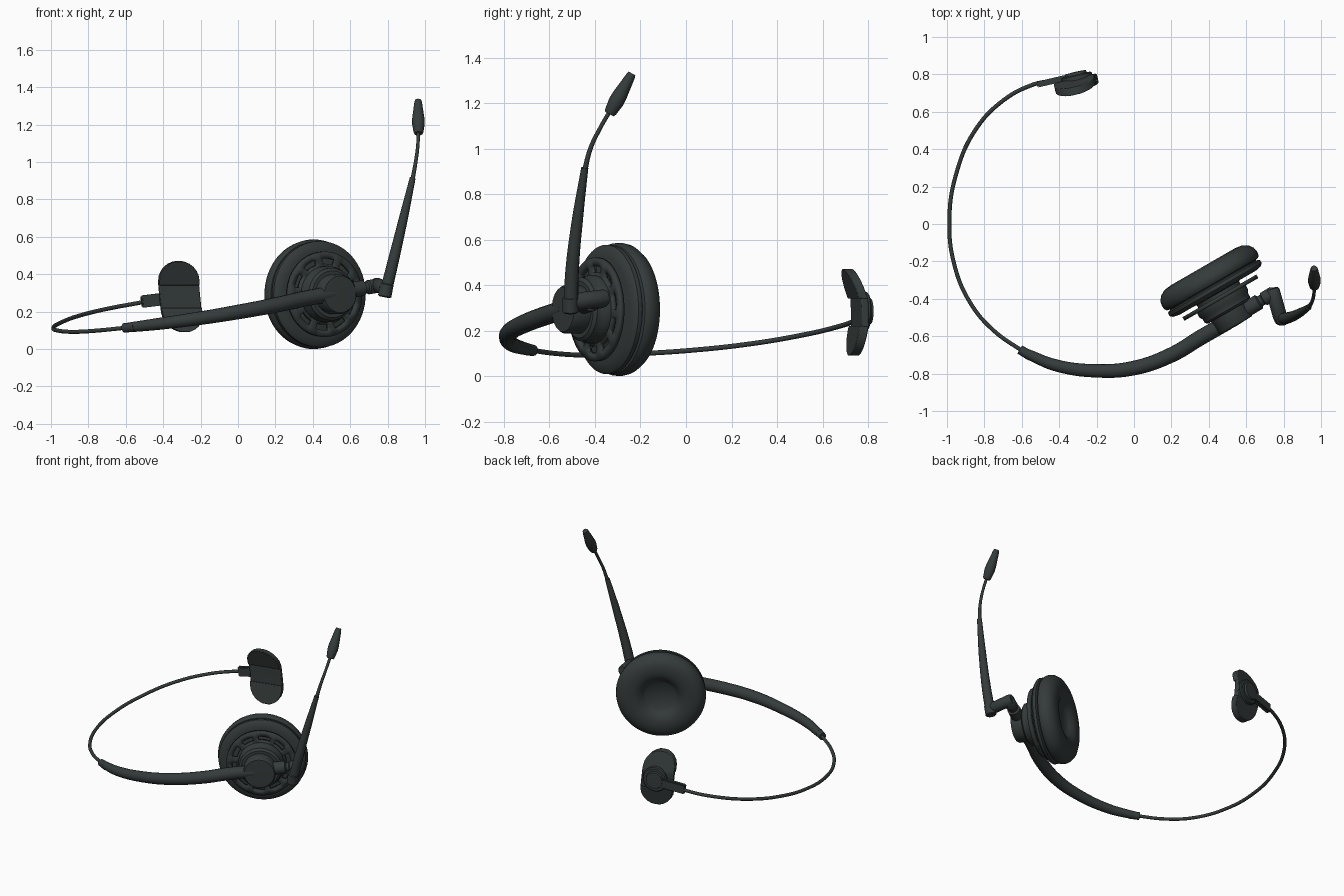
import bpy, bmesh, math
from mathutils import Vector, Matrix

if "Cube" in bpy.data.objects:
    bpy.data.objects.remove(bpy.data.objects["Cube"])

mat = bpy.data.materials.new("charcoal plastic")
mat.diffuse_color = (0.035, 0.044, 0.043, 1)
mat.use_nodes = True
mat.node_tree.nodes["Principled BSDF"].inputs["Base Color"].default_value = mat.diffuse_color


def finish(ob, angle=35):
    ob.data.materials.clear()
    ob.data.materials.append(mat)
    bpy.ops.object.select_all(action='DESELECT')
    ob.select_set(True)
    bpy.context.view_layer.objects.active = ob
    bpy.ops.object.shade_smooth_by_angle(angle=math.radians(angle))
    return ob


def from_bmesh(name, bm, m=Matrix()):
    bmesh.ops.recalc_face_normals(bm, faces=bm.faces)
    me = bpy.data.meshes.new(name)
    bm.to_mesh(me)
    bm.free()
    ob = bpy.data.objects.new(name, me)
    ob.matrix_world = m
    bpy.context.collection.objects.link(ob)
    return finish(ob)


def frame(origin, x, y, z):
    m = Matrix((x, y, z)).transposed().to_4x4()
    m.translation = origin
    return m


def lathe(name, profile, m, n=64):
    """Spin (radius, height) pairs about local z."""
    bm = bmesh.new()
    vs = [bm.verts.new((r, 0, h)) for r, h in profile]
    es = [bm.edges.new(p) for p in zip(vs, vs[1:])]
    bmesh.ops.spin(bm, geom=vs + es, axis=(0, 0, 1), cent=(0, 0, 0),
                   angle=2 * math.pi, steps=n)
    bmesh.ops.remove_doubles(bm, verts=bm.verts, dist=1e-5)
    return from_bmesh(name, bm, m)


def tube(name, pts, radii, res=10, sides=4):
    """Round tube along a smooth path with a radius at each point."""
    cu = bpy.data.curves.new(name, 'CURVE')
    cu.dimensions = '3D'
    cu.bevel_depth = 1.0
    cu.bevel_resolution = sides
    cu.use_fill_caps = True
    cu.resolution_u = res
    sp = cu.splines.new('BEZIER')
    sp.bezier_points.add(len(pts) - 1)
    for bp, p, r in zip(sp.bezier_points, pts, radii):
        bp.co, bp.radius = p, r
        bp.handle_left_type = bp.handle_right_type = 'AUTO'
    ob = bpy.data.objects.new(name, cu)
    bpy.context.collection.objects.link(ob)
    bpy.ops.object.select_all(action='DESELECT')
    ob.select_set(True)
    bpy.context.view_layer.objects.active = ob
    bpy.ops.object.convert(target='MESH')
    return finish(bpy.context.object)


def rod(name, a, b, profile, n=32):
    """Turned part from a to b; profile is (radius, fraction of length)."""
    a, b = Vector(a), Vector(b)
    d = b - a
    m = Matrix.Translation(a) @ d.to_track_quat('Z', 'Y').to_matrix().to_4x4()
    return lathe(name, [(r, t * d.length) for r, t in profile], m, n)


def capped(r, c=0.08):
    return [(0, 0), (r * .8, 0), (r, c), (r, 1 - c), (r * .8, 1), (0, 1)]


# --- behind-the-neck wire and thick arm
tube("neck_wire", [(-.45, .765, .262), (-.54, .745, .245), (-.7, .66, .215), (-.85, .5, .178),
                   (-.95, .27, .14), (-.987, .03, .114), (-.96, -.22, .098),
                   (-.87, -.43, .092), (-.75, -.57, .099), (-.58, -.69, .116)], [.011] * 10)
tube("arm_sleeve", [(-.61, -.672, .113), (-.55, -.706, .119)], [.025, .027])
tube("side_arm", [(-.57, -.695, .117), (-.42, -.755, .135), (-.2, -.785, .165),
                  (0, -.77, .198), (.2, -.7, .235), (.36, -.605, .27), (.5, -.525, .295)],
     [.027, .032, .036, .039, .041, .042, .042], sides=6)

# --- ear cup, turned about an axis that points to the front right
a = math.radians(30)
U, W, Z = Vector((math.cos(a), math.sin(a), 0)), Vector((math.sin(a), -math.cos(a), 0)), Vector((0, 0, 1))
cup = frame(U * .203 + Z * .293, U, Z, W)
lathe("ear_cushion", [(0, .435), (.095, .43), (.115, .415), (.135, .396), (.165, .385), (.2, .382),
                      (.24, .388), (.27, .405), (.288, .43), (.293, .455), (.291, .475),
                      (.282, .488), (.266, .492), (.266, .498), (0, .498)], cup)
lathe("cup_plate", [(0, .496), (.272, .496), (.284, .503), (.284, .522), (.27, .535),
                    (.235, .542), (.14, .542), (.13, .545), (.13, .59), (0, .59)], cup)

# slotted disc behind the cup
bm = bmesh.new()
N, radii = 60, [.1, .163, .192, .228]
rings = [[bm.verts.new((r * math.cos(2 * math.pi * i / N), r * math.sin(2 * math.pi * i / N), .572))
          for i in range(N)] for r in radii]
for k in range(3):
    for i in range(N):
        if k == 1 and i % 6 < 4:
            continue
        j = (i + 1) % N
        bm.faces.new((rings[k][i], rings[k + 1][i], rings[k + 1][j], rings[k][j]))
grill = from_bmesh("slotted_disc", bm, cup)
sol = grill.modifiers.new("thickness", 'SOLIDIFY')
sol.thickness, sol.offset = .022, 0

lathe("hub_base", [(0, .58), (.15, .58), (.15, .61), (.14, .625), (.14, .648),
                   (.125, .66), (0, .66)], cup)
lathe("hub_cap", [(0, .65), (.106, .65), (.106, .73), (.098, .742), (0, .746)], cup)

# --- boom pivot
rod("pivot_bar", (.56, -.48, .308), (.755, -.365, .34),
    [(0, 0), (.042, 0), (.042, .55), (.03, .58), (.03, .66), (.038, .69), (.038, .95), (.03, 1), (0, 1)])
rod("pivot_knuckle", (.738, -.345, .345), (.785, -.51, .325), capped(.038))

# --- microphone boom
tube("boom_arm", [(.785, -.507, .285), (.83, -.5, .47), (.88, -.478, .68), (.934, -.445, .915)],
     [.033, .03, .025, .016])
rod("boom_foot", (.783, -.507, .277), (.797, -.507, .35), capped(.036))
tube("boom_wire", [(.932, -.446, .9), (.95, -.42, 1.0), (.961, -.38, 1.085), (.965, -.325, 1.18)],
     [.012, .01, .009, .009])
rod("microphone_tip", (.965, -.337, 1.152), (.963, -.237, 1.33),
    [(0, 0), (.022, 0), (.027, .06), (.034, .3), (.033, .45), (.021, .92), (.017, 1), (0, 1)], 24)

# --- temple pad: stadium outline, bent back at both ends
t = math.radians(13)
X, Y = Vector((math.cos(t), math.sin(t), 0)), Vector((-math.sin(t), math.cos(t), 0))
pad = frame(Vector((-.312, .766, .28)), X, Y, Z)


def pad_part(name, heights, y_near, thick):
    bm = bmesh.new()
    rows = []
    for v in heights:
        over = max(0, abs(v) - .083) / .108
        w = .11 * math.sqrt(max(.012, 1 - over * over))
        bend = max(0, abs(v) - .06) * (.34 if v > 0 else .2)
        rows.append([[bm.verts.new((s * w - .1 * v, y - bend, v)) for s in (-1, 1)]
                     for y in (y_near, y_near + thick)])
    for (f0, b0), (f1, b1) in zip(rows, rows[1:]):
        loop0, loop1 = f0 + b0[::-1], f1 + b1[::-1]
        for i in range(4):
            j = (i + 1) % 4
            bm.faces.new((loop0[i], loop0[j], loop1[j], loop1[i]))
    for f, b in (rows[0], rows[-1]):
        bm.faces.new(f + b[::-1])
    ob = from_bmesh(name, bm, pad)
    bev = ob.modifiers.new("soft edge", 'BEVEL')
    bev.width, bev.segments = .006, 2


ends = [.06, .083] + [.083 + .107 * math.sin(math.radians(d)) for d in range(15, 91, 15)]
pad_part("pad_upper", ends, -.03, .042)
pad_part("pad_lower", [-v for v in ends], -.03, .042)
pad_part("pad_middle", [-.065, 0, .065], -.018, .032)

# disc and wire clip on the outside of the pad
disc = frame(Vector((-.303, .765, .285)), X, -Z, Y)
lathe("pad_disc", [(0, 0), (.085, 0), (.085, .028), (.078, .034), (.06, .034), (.056, .048), (0, .05)], disc, 40)
bm = bmesh.new()
bmesh.ops.create_cube(bm, size=1, matrix=Matrix.Diagonal((.2, .032, .066, 1)))
bmesh.ops.bevel(bm, geom=bm.edges[:], offset=.006, segments=2, affect='EDGES')
from_bmesh("wire_clip", bm, frame(Vector((-.42, .768, .265)), X, Y, Z) @ Matrix.Rotation(-.12, 4, 'Y'))

bpy.context.view_layer.update()
